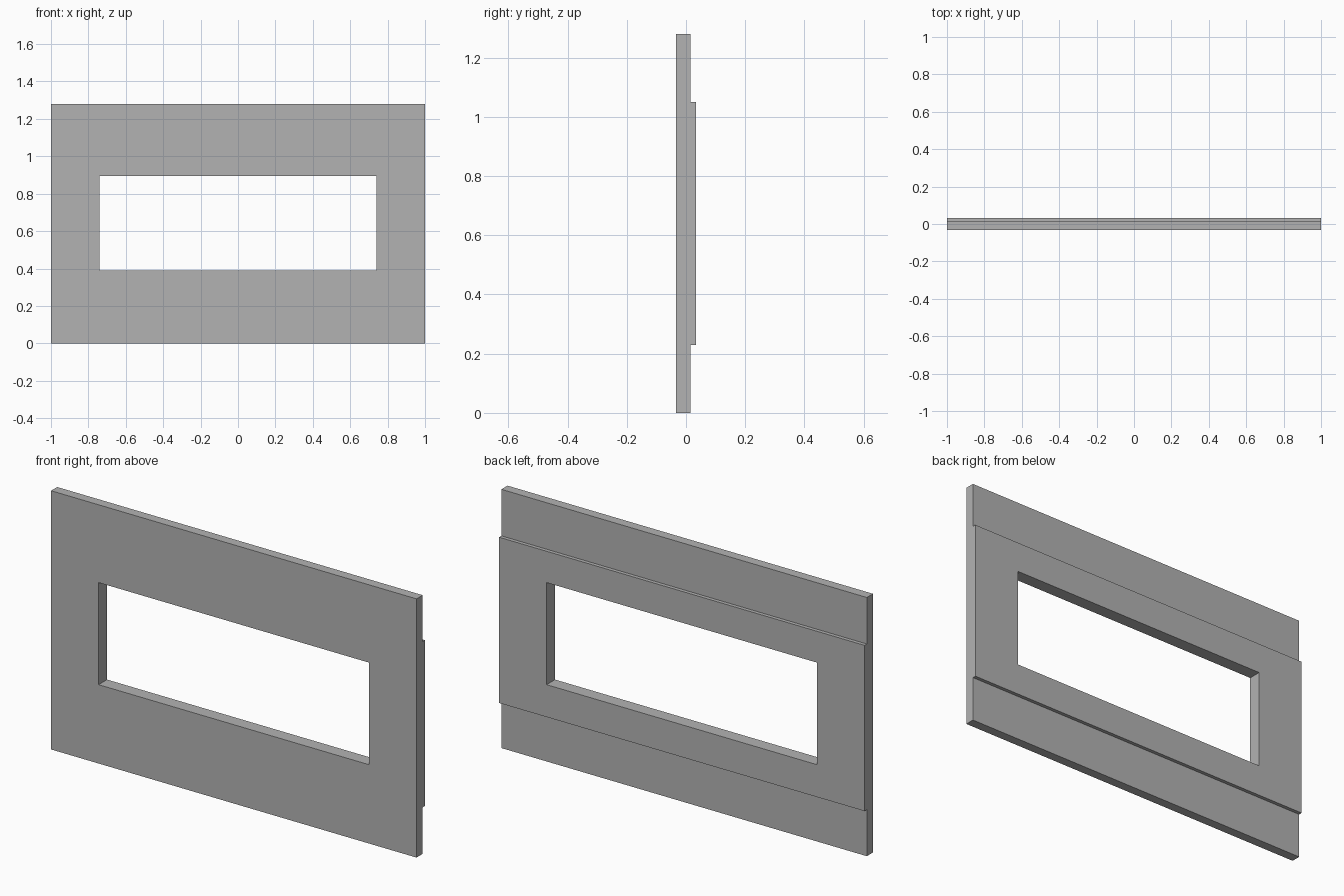
import bpy
import bmesh

cube = bpy.data.objects.get("Cube")
if cube:
    bpy.data.objects.remove(cube, do_unlink=True)

# Single flat grey
grey = bpy.data.materials.new("plain grey")
grey.use_nodes = True
colour = (0.45, 0.45, 0.45, 1)
grey.diffuse_color = colour
grey.node_tree.nodes["Principled BSDF"].inputs["Base Color"].default_value = colour


def extrude_profile(name, profile, half_width):
    """Extrude a closed (y, z) profile along x, centred on x = 0."""
    bm = bmesh.new()
    face = bm.faces.new([bm.verts.new((-half_width, y, z)) for y, z in profile])
    result = bmesh.ops.extrude_face_region(bm, geom=[face])
    moved = [v for v in result["geom"] if isinstance(v, bmesh.types.BMVert)]
    bmesh.ops.translate(bm, verts=moved, vec=(2 * half_width, 0, 0))
    bmesh.ops.recalc_face_normals(bm, faces=bm.faces)
    mesh = bpy.data.meshes.new(name)
    bm.to_mesh(mesh)
    bm.free()
    mesh.materials.append(grey)
    obj = bpy.data.objects.new(name, mesh)
    bpy.context.collection.objects.link(obj)
    return obj


front, step, back = -0.033, 0.015, 0.033
height, raised_low, raised_high = 1.28, 0.23, 1.05
sill, lintel = 0.39, 0.895

# Wall panel with a raised band across the back
panel = extrude_profile("wall_panel", [
    (front, 0), (step, 0), (step, raised_low), (back, raised_low),
    (back, raised_high), (step, raised_high), (step, height), (front, height),
], 1)

# Window opening cut right through
cutter = extrude_profile("opening_cutter", [
    (-0.2, sill), (0.2, sill), (0.2, lintel), (-0.2, lintel)], 0.74)
cutter.hide_render = True
cut = panel.modifiers.new("opening", "BOOLEAN")
cut.operation = "DIFFERENCE"
cut.solver = "EXACT"
cut.object = cutter

bpy.context.view_layer.objects.active = panel
panel.select_set(True)
bpy.ops.object.modifier_apply(modifier=cut.name)
bpy.data.objects.remove(cutter, do_unlink=True)
